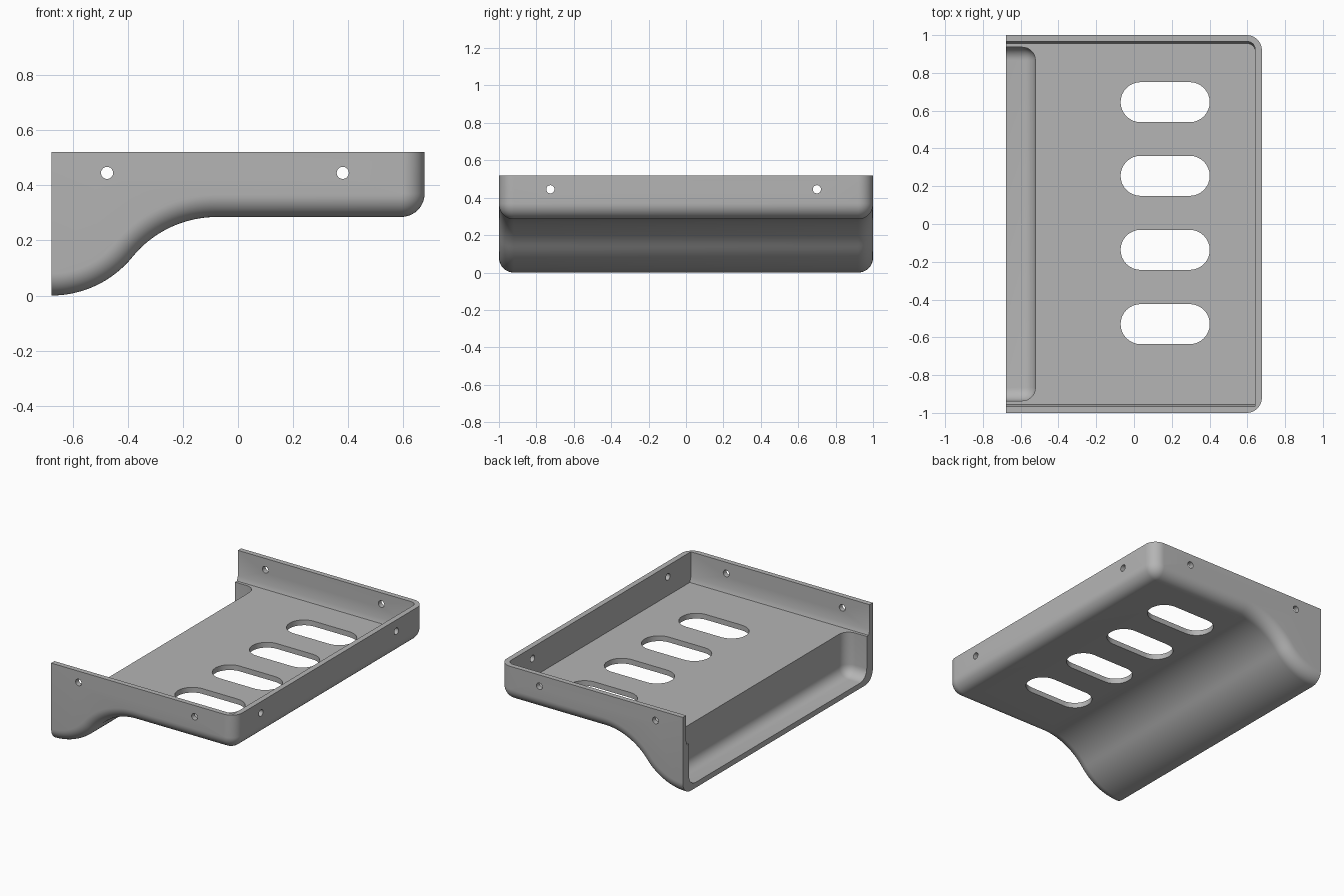
import bpy, bmesh
from math import sin, cos, pi, radians

if "Cube" in bpy.data.objects:
    bpy.data.objects.remove(bpy.data.objects["Cube"], do_unlink=True)

X0, X1, TOP, FLOOR = -0.677, 0.677, 0.52, 0.32
FILLET = 0.08

grey = bpy.data.materials.new("plain grey")
grey.use_nodes = True
grey.diffuse_color = (0.46, 0.46, 0.46, 1)
grey.node_tree.nodes["Principled BSDF"].inputs["Base Color"].default_value = grey.diffuse_color


def finish(name, bm):
    bmesh.ops.recalc_face_normals(bm, faces=bm.faces)
    mesh = bpy.data.meshes.new(name)
    bm.to_mesh(mesh)
    bm.free()
    mesh.materials.append(grey)
    obj = bpy.data.objects.new(name, mesh)
    bpy.context.collection.objects.link(obj)
    return obj


def loft(name, rings):
    """Closed solid through rings of matching points."""
    bm = bmesh.new()
    rows = [[bm.verts.new(p) for p in ring] for ring in rings]
    n = len(rows[0])
    for a, b in zip(rows, rows[1:]):
        for i in range(n):
            j = (i + 1) % n
            bm.faces.new((a[i], a[j], b[j], b[i]))
    bm.faces.new(rows[0])
    bm.faces.new(rows[-1])
    return finish(name, bm)


def arc(cx, cy, r, a0, a1, n):
    angles = [radians(a0 + (a1 - a0) * i / n) for i in range(n + 1)]
    return [(cx + r * cos(a), cy + r * sin(a)) for a in angles]


def side_profile(d):
    """Side outline, drawn in by d along the underside and closed end."""
    turn, r1, r2, rc = 50.8, 0.379, 0.395, 0.085
    step = 0.285
    pts = arc(X0, r1, r1 - d, -90, -90 + turn, 16)
    x2 = X0 + (r1 + r2) * sin(radians(turn))
    pts += arc(x2, step - r2, r2 + d, 90 + turn, 90, 16)[1:]
    pts += arc(X1 - rc, step + rc, rc - d, -90, 0, 10)
    return pts + [(X1 - d, TOP), (X0, TOP)]


# Tray body, with rounded lower and corner edges
quarter = [i * pi / 20 for i in range(11)]
stations = [(1 - FILLET + FILLET * sin(t), FILLET * (1 - cos(t))) for t in quarter]
stations = [(-y, d) for y, d in reversed(stations)] + stations
tray = loft("tray", [[(x, y, z) for x, z in side_profile(d)] for y, d in stations])

cutters = []

# Shallow cavity with a narrow sloped foot along both sides
plan = [(-0.9, -0.966), (0.641, -0.966)] + arc(0.601, 0.926, 0.04, 0, 90, 6) + [(-0.9, 0.966)]
levels = [(FLOOR, 0.989), (FLOOR + 0.03, 1), (0.7, 1)]
cutters.append(loft("cavity_cutter", [[(x, y * k, z) for x, y in plan] for z, k in levels]))

# Deep pocket at the open end
bm = bmesh.new()
bmesh.ops.create_cube(bm, size=1)
for v in bm.verts:
    v.co = (-0.522 if v.co.x > 0 else -0.9, 0.936 * 2 * v.co.y, 0.45 if v.co.z > 0 else 0.036)


def rounded(e):
    m = (e.verts[0].co + e.verts[1].co) / 2
    return (m.x > -0.53) + (abs(m.y) > 0.93) + (m.z < 0.04) >= 2


bmesh.ops.bevel(bm, geom=[e for e in bm.edges if rounded(e)], offset=0.07,
                segments=8, profile=0.5, affect='EDGES')
cutters.append(finish("pocket_cutter", bm))

# Four floor slots
for y in (0.645, 0.255, -0.137, -0.53):
    ring = arc(0.295, y, 0.106, -90, 90, 16) + arc(0.035, y, 0.106, 90, 270, 16)
    cutters.append(loft("slot_cutter", [[(px, py, z) for px, py in ring] for z in (0.2, 0.42)]))

# Screw holes through both sides and the closed end
circle = lambda c: arc(c, 0.445, 0.022, 0, 345, 23)
for x in (-0.475, 0.38):
    cutters.append(loft("side_hole_cutter", [[(a, y, b) for a, b in circle(x)] for y in (-1.2, 1.2)]))
for y in (-0.725, 0.7):
    cutters.append(loft("end_hole_cutter", [[(x, a, b) for a, b in circle(y)] for x in (0.5, 0.8)]))

bpy.context.view_layer.objects.active = tray
for cutter in cutters:
    cutter.hide_render = True
    mod = tray.modifiers.new("cut", 'BOOLEAN')
    mod.operation, mod.solver, mod.object = 'DIFFERENCE', 'EXACT', cutter
    bpy.ops.object.modifier_apply(modifier=mod.name)
    bpy.data.objects.remove(cutter, do_unlink=True)

bpy.ops.object.select_all(action='DESELECT')
tray.select_set(True)
bpy.ops.object.shade_smooth_by_angle(angle=radians(25))
